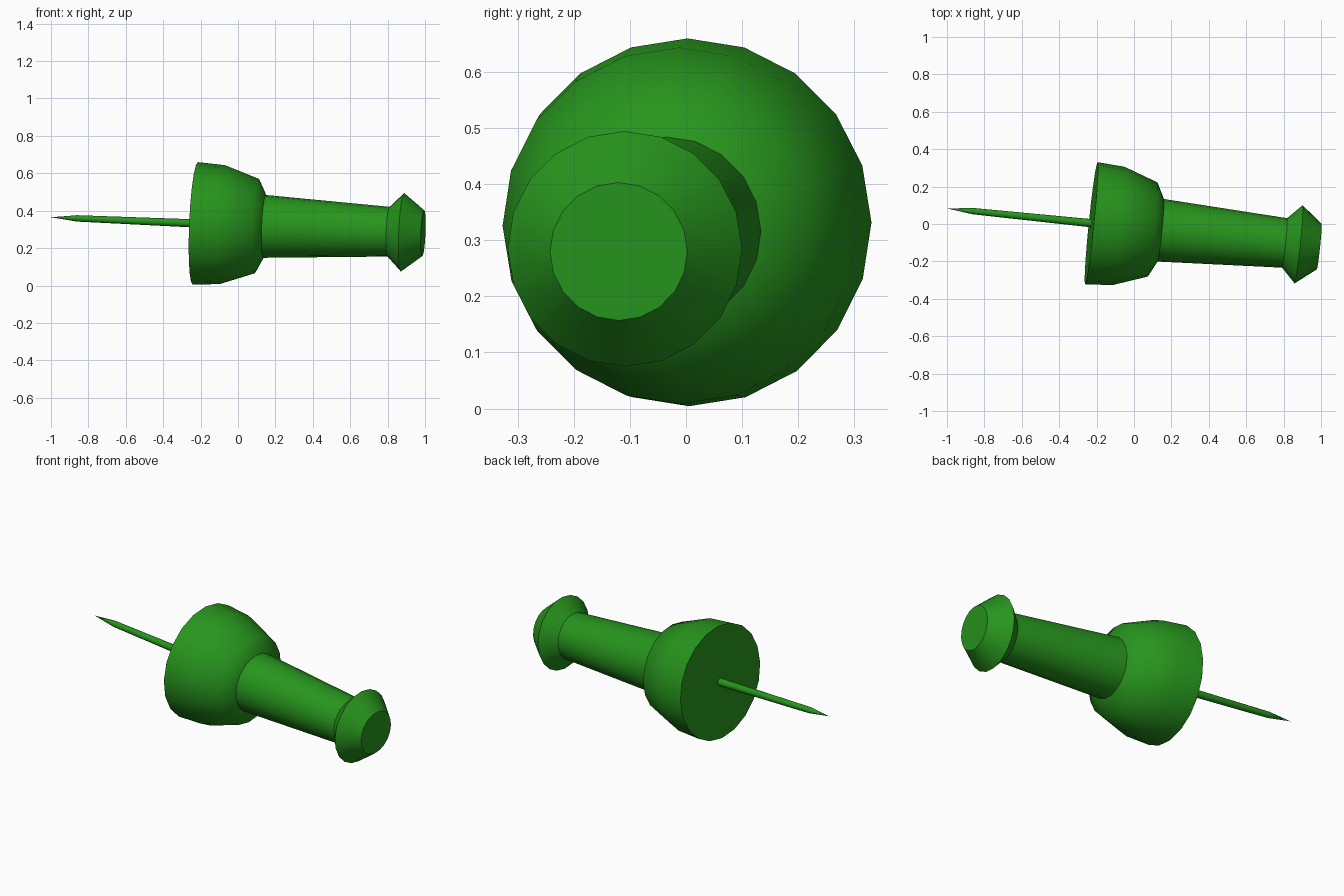
import bpy, math
from mathutils import Vector, Matrix

if "Cube" in bpy.data.objects:
    bpy.data.objects.remove(bpy.data.objects["Cube"])

TIP = Vector((-1.0, 0.083, 0.365))
CAP = Vector((0.99, -0.12, 0.28))

# Tilted frame: local x runs from the needle tip to the handle cap
ax = (CAP - TIP).normalized()
side = Vector((0, 0, 1)).cross(ax).normalized()
up = ax.cross(side)
FRAME = Matrix((ax, side, up)).transposed()

mat = bpy.data.materials.new("green_plastic")
mat.diffuse_color = (0.02, 0.30, 0.012, 1)
mat.use_nodes = True
mat.node_tree.nodes["Principled BSDF"].inputs["Base Color"].default_value = mat.diffuse_color


def lathe(name, profile, sides, smooth):
    """Revolve (world x, radius) points round the tilted axis; radius 0 is a point."""
    verts, faces, rings = [], [], []
    for x, r in profile:
        centre = TIP + ax * ((x - TIP.x) / ax.x)
        n = sides if r > 0 else 1
        rings.append([len(verts) + i for i in range(n)])
        for i in range(n):
            a = 2 * math.pi * i / sides
            verts.append(centre + FRAME @ Vector((0, -r * math.sin(a), r * math.cos(a))))
    for A, B in zip(rings, rings[1:]):
        for i in range(sides):
            j = (i + 1) % sides
            if len(A) == 1:
                faces.append((A[0], B[j], B[i]))
            else:
                faces.append((A[i], A[j], B[j], B[i]))
    # Flat end discs
    if len(rings[0]) > 1:
        faces.append(tuple(rings[0]))
    faces.append(tuple(reversed(rings[-1])))
    me = bpy.data.meshes.new(name)
    me.from_pydata(verts, [], faces)
    me.materials.append(mat)
    ob = bpy.data.objects.new(name, me)
    bpy.context.collection.objects.link(ob)
    bpy.ops.object.select_all(action='DESELECT')
    ob.select_set(True)
    bpy.context.view_layer.objects.active = ob
    bpy.ops.object.mode_set(mode='EDIT')
    bpy.ops.mesh.select_all(action='SELECT')
    bpy.ops.mesh.normals_make_consistent(inside=False)
    bpy.ops.object.mode_set(mode='OBJECT')
    bpy.ops.object.shade_smooth_by_angle(angle=math.radians(smooth))
    return ob


# Plastic handle: wide collar, tapering grip, flared end
lathe("handle", [(-0.228, 0.328), (-0.083, 0.318), (0.10, 0.253), (0.143, 0.168),
                 (0.805, 0.133), (0.88, 0.210), (0.99, 0.123)], 20, 48)

# Needle with a pointed tip
lathe("needle", [(-1.0, 0), (-0.86, 0.017), (-0.22, 0.022)], 12, 48)
